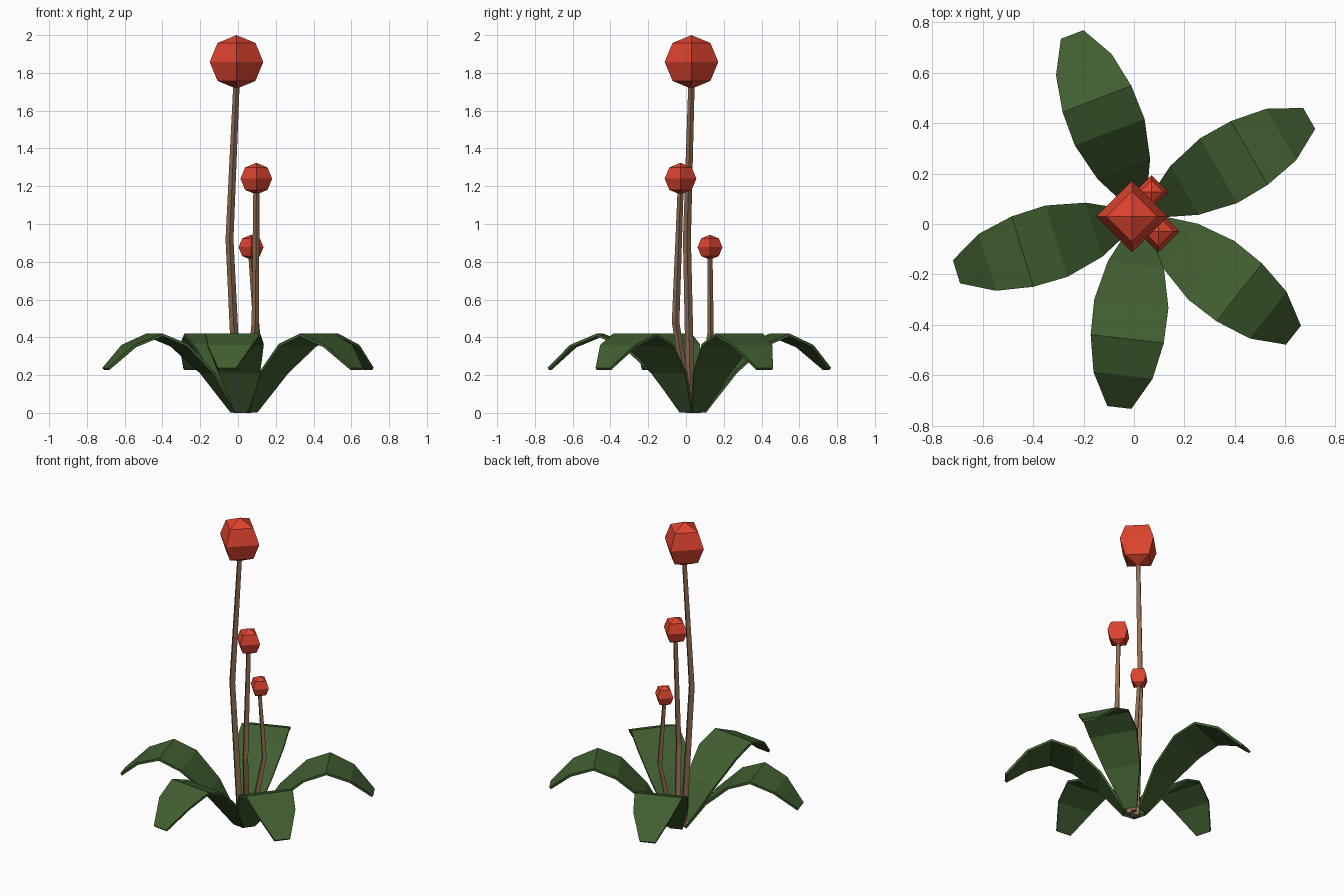
import bpy, bmesh, math
from mathutils import Vector

if "Cube" in bpy.data.objects:
    bpy.data.objects.remove(bpy.data.objects["Cube"])


def material(name, rgb):
    m = bpy.data.materials.new(name)
    m.diffuse_color = (*rgb, 1)
    m.use_nodes = True
    m.node_tree.nodes["Principled BSDF"].inputs["Base Color"].default_value = m.diffuse_color
    return m


GREEN = material("leaf green", (0.052, 0.112, 0.030))
BROWN = material("stem brown", (0.27, 0.15, 0.085))
RED = material("flower red", (0.73, 0.058, 0.028))


def make_object(name, bm, mat):
    bmesh.ops.recalc_face_normals(bm, faces=bm.faces[:])
    me = bpy.data.meshes.new(name)
    bm.to_mesh(me)
    bm.free()
    me.materials.append(mat)
    ob = bpy.data.objects.new(name, me)
    bpy.context.collection.objects.link(ob)
    return ob


# Leaves: one arched strip (distance from centre, height, half width), repeated
CENTRE = Vector((0.03, 0.035, 0))
LEAF = [(0.05, 0.012, 0.04), (0.197, 0.22, 0.112), (0.353, 0.365, 0.148),
        (0.494, 0.42, 0.146), (0.64, 0.36, 0.118), (0.768, 0.238, 0.048)]


def leaf(name, degrees):
    a = math.radians(degrees)
    out = Vector((math.cos(a), math.sin(a), 0))
    side = Vector((-out.y, out.x, 0))
    bm = bmesh.new()
    rows = []
    for r, z, w in LEAF:
        mid = CENTRE + out * r + Vector((0, 0, z))
        rows.append((bm.verts.new(mid - side * w), bm.verts.new(mid + side * w)))
    for (a0, b0), (a1, b1) in zip(rows, rows[1:]):
        bm.faces.new((a0, a1, b1, b0))
    me = bpy.data.meshes.new(name)
    bm.to_mesh(me)
    bm.free()
    me.materials.append(GREEN)
    ob = bpy.data.objects.new(name, me)
    bpy.context.collection.objects.link(ob)
    mod = ob.modifiers.new("thickness", 'SOLIDIFY')
    mod.thickness = 0.015
    mod.offset = -1


for i, deg in enumerate((30, 111, 197, 263.4, 321.7)):
    leaf(f"leaf_{i + 1}", deg)


# Stems: tapered four-sided tubes with one bend
def stem(name, path, radii):
    bm = bmesh.new()
    rings = []
    for p, r in zip(path, radii):
        rings.append([bm.verts.new(Vector(p) + Vector((r * math.cos(k * math.pi / 2),
                                                       r * math.sin(k * math.pi / 2), 0)))
                      for k in range(4)])
    for lo, hi in zip(rings, rings[1:]):
        for k in range(4):
            n = (k + 1) % 4
            bm.faces.new((lo[k], lo[n], hi[n], hi[k]))
    bm.faces.new(rings[0])
    bm.faces.new(rings[-1])
    make_object(name, bm, BROWN)


# Flower heads: four-sided balls with corners on the axes
def flower(name, centre, radius):
    bm = bmesh.new()
    bmesh.ops.create_uvsphere(bm, u_segments=4, v_segments=4, radius=radius)
    bmesh.ops.translate(bm, verts=bm.verts[:], vec=centre)
    make_object(name, bm, RED)


PLANTS = [
    ("tall", (0.0, 0.025, 0), (-0.045, 0.005, 0.92), (-0.008, 0.029, 1.858), 0.142, 0.021),
    ("middle", (0.05, 0.02, 0), (0.092, -0.055, 0.48), (0.097, -0.029, 1.24), 0.084, 0.02),
    ("short", (0.05, 0.06, 0), (0.1, 0.13, 0.42), (0.069, 0.127, 0.877), 0.066, 0.017),
]
for name, base, bend, top, size, r in PLANTS:
    end = Vector(top) - Vector((0, 0, size * 0.8))
    stem(f"{name}_stem", (base, bend, end), (r * 1.1, r, r * 0.8))
    flower(f"{name}_flower", top, size)
